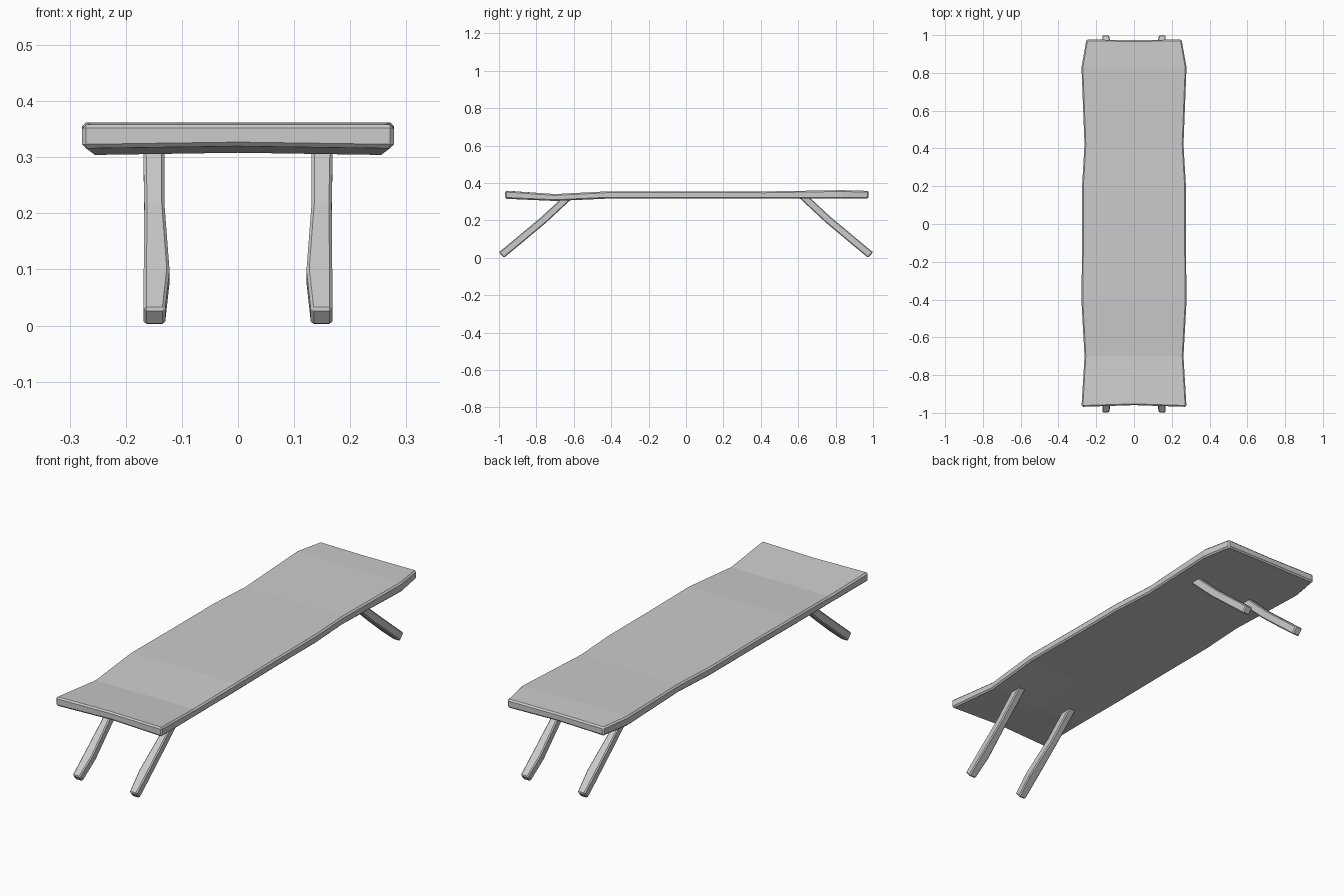
import bpy, bmesh

if "Cube" in bpy.data.objects:
    bpy.data.objects.remove(bpy.data.objects["Cube"])


def loft(name, rings, bevel):
    """Bridge matching closed rings, cap the ends and chamfer the sharp edges."""
    bm = bmesh.new()
    loops = [[bm.verts.new(p) for p in ring] for ring in rings]
    n = len(loops[0])
    for a, b in zip(loops, loops[1:]):
        for i in range(n):
            j = (i + 1) % n
            bm.faces.new((a[i], a[j], b[j], b[i]))
    bm.faces.new(loops[0])
    bm.faces.new(loops[-1][::-1])
    bmesh.ops.recalc_face_normals(bm, faces=bm.faces)
    mesh = bpy.data.meshes.new(name)
    bm.to_mesh(mesh)
    bm.free()
    obj = bpy.data.objects.new(name, mesh)
    bpy.context.collection.objects.link(obj)
    mod = obj.modifiers.new("chamfer", 'BEVEL')
    mod.width = bevel
    mod.segments = 1
    mod.limit_method = 'ANGLE'
    mod.angle_limit = 0.8
    return obj


# Seat: worn plank, stations along its length (y, half width, bottom, top)
stations = [
    (-0.968, 0.278, 0.316, 0.359),
    (-0.70, 0.262, 0.304, 0.341),
    (-0.41, 0.278, 0.317, 0.356),
    (-0.10, 0.275, 0.317, 0.356),
    (0.20, 0.275, 0.317, 0.356),
    (0.42, 0.262, 0.317, 0.355),
    (0.83, 0.278, 0.317, 0.362),
    (0.977, 0.252, 0.317, 0.358),
]
rings = []
for k, (y, w, lo, hi) in enumerate(stations):
    mid_y = y + (0.009 if k == 0 else -0.004 if k == len(stations) - 1 else 0)
    rings.append([(-w, y, lo), (0, mid_y, lo + 0.004), (w, y, lo),
                  (w, y, hi), (0, mid_y, hi), (-w, y, hi)])
loft("seat", rings, 0.007)

# Legs: splayed bars, (y, z, inner x, outer x, section half-thickness as dy, dz)
leg_stations = [
    (-0.987, 0.015, 0.130, 0.168, 0.013, -0.015),
    (-0.900, 0.087, 0.122, 0.168, 0.013, -0.015),
    (-0.760, 0.204, 0.131, 0.167, 0.013, -0.015),
    (-0.630, 0.325, 0.131, 0.169, 0.029, 0.0),
]
rings = [[(xi, y - dy, z - dz), (xo, y - dy, z - dz),
          (xo, y + dy, z + dz), (xi, y + dy, z + dz)]
         for y, z, xi, xo, dy, dz in leg_stations]
legs = loft("legs", rings, 0.005)
mirror = legs.modifiers.new("four_legs", 'MIRROR')
mirror.use_axis = (True, True, False)
